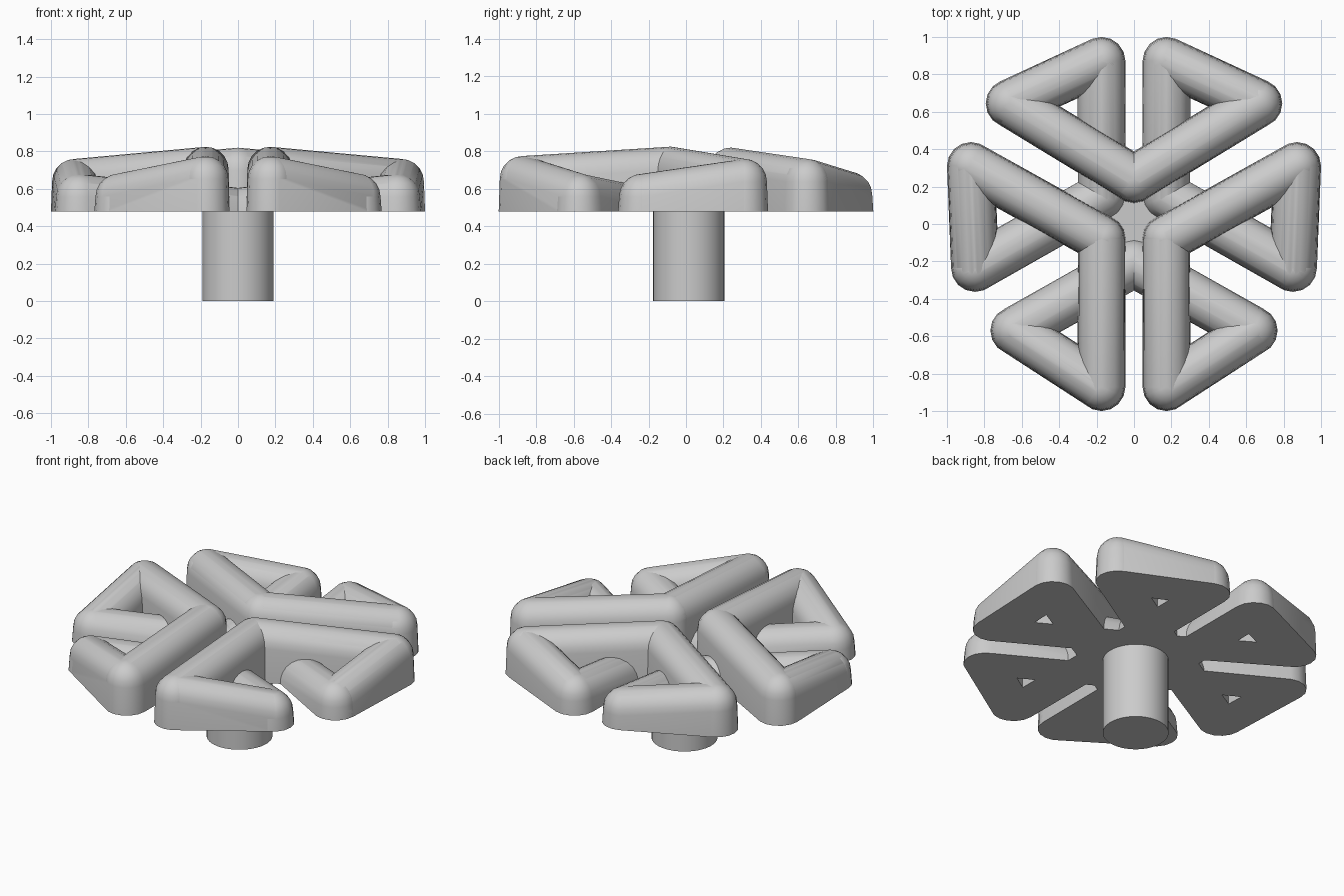
import bpy, bmesh, math
from mathutils import Vector

cube = bpy.data.objects.get("Cube")
if cube:
    bpy.data.objects.remove(cube)

BASE = 0.48      # underside of the head
R = 0.122        # bar radius at the rounded top
FOOT = 0.128     # bar radius at the underside

grey = bpy.data.materials.new("plain grey")
grey.use_nodes = True
colour = (0.6, 0.6, 0.6, 1)
grey.diffuse_color = colour
grey.node_tree.nodes["Principled BSDF"].inputs["Base Color"].default_value = colour


def finish(name, bm, angle):
    mesh = bpy.data.meshes.new(name)
    bm.to_mesh(mesh)
    bm.free()
    mesh.materials.append(grey)
    obj = bpy.data.objects.new(name, mesh)
    bpy.context.collection.objects.link(obj)
    bpy.ops.object.select_all(action='DESELECT')
    obj.select_set(True)
    bpy.context.view_layer.objects.active = obj
    bpy.ops.object.shade_smooth_by_angle(angle=math.radians(angle))


def post_points(x, y, top, n=16, rings=5):
    """Round-topped post standing on the underside plane."""
    pts = [Vector((x, y, top))]
    levels = [(FOOT, BASE)]
    for i in range(rings):
        a = i * math.pi / 2 / rings
        levels.append((R * math.cos(a), top - R + R * math.sin(a)))
    for r, z in levels:
        for k in range(n):
            t = 2 * math.pi * k / n
            pts.append(Vector((x + r * math.cos(t), y + r * math.sin(t), z)))
    return pts


def bar(name, a, b):
    """Sloping round-topped wall: the hull of two posts."""
    bm = bmesh.new()
    for p in post_points(*a) + post_points(*b):
        bm.verts.new(p)
    hull = bmesh.ops.convex_hull(bm, input=bm.verts)
    loose = {v for v in hull["geom_interior"] + hull["geom_unused"]
             if isinstance(v, bmesh.types.BMVert)}
    bmesh.ops.delete(bm, geom=list(loose), context='VERTS')
    bmesh.ops.dissolve_limit(bm, angle_limit=0.01, verts=bm.verts, edges=bm.edges)
    bmesh.ops.recalc_face_normals(bm, faces=bm.faces)
    finish(name, bm, 35)


# Corner positions on the left half: x, y, top height
high_back, high_side = (0, 0.24, 0.82), (0.172, -0.08, 0.825)
low_front, low_side = (0, -0.21, 0.605), (0.172, 0.15, 0.605)
high_ends = [(0.665, 0.645, 0.76), (0.872, 0.31, 0.76), (0.174, -0.872, 0.775)]
low_ends = [(0.174, 0.872, 0.69), (0.85, -0.235, 0.68), (0.64, -0.57, 0.68)]

bars = [("high_arm_back", high_back, high_ends[0]),
        ("high_arm_side", high_side, high_ends[1]),
        ("high_arm_front", high_side, high_ends[2]),
        ("low_arm_back", low_side, low_ends[0]),
        ("low_arm_side", low_side, low_ends[1]),
        ("low_arm_front", low_front, low_ends[2])]
bars += [("rim_link_" + n, high_ends[i], low_ends[i])
         for i, n in enumerate(("back", "side", "front"))]

# Bars of both halves
for side, s in (("left", 1), ("right", -1)):
    for name, a, b in bars:
        bar(side + "_" + name, (s * a[0], *a[1:]), (s * b[0], *b[1:]))

# Central stem, its top closing the middle of the head
bm = bmesh.new()
height = BASE + 0.02
bmesh.ops.create_cone(bm, cap_ends=True, segments=48, radius1=0.19, radius2=0.19, depth=height)
bmesh.ops.translate(bm, verts=bm.verts, vec=(0, 0.015, height / 2))
finish("stem", bm, 40)
